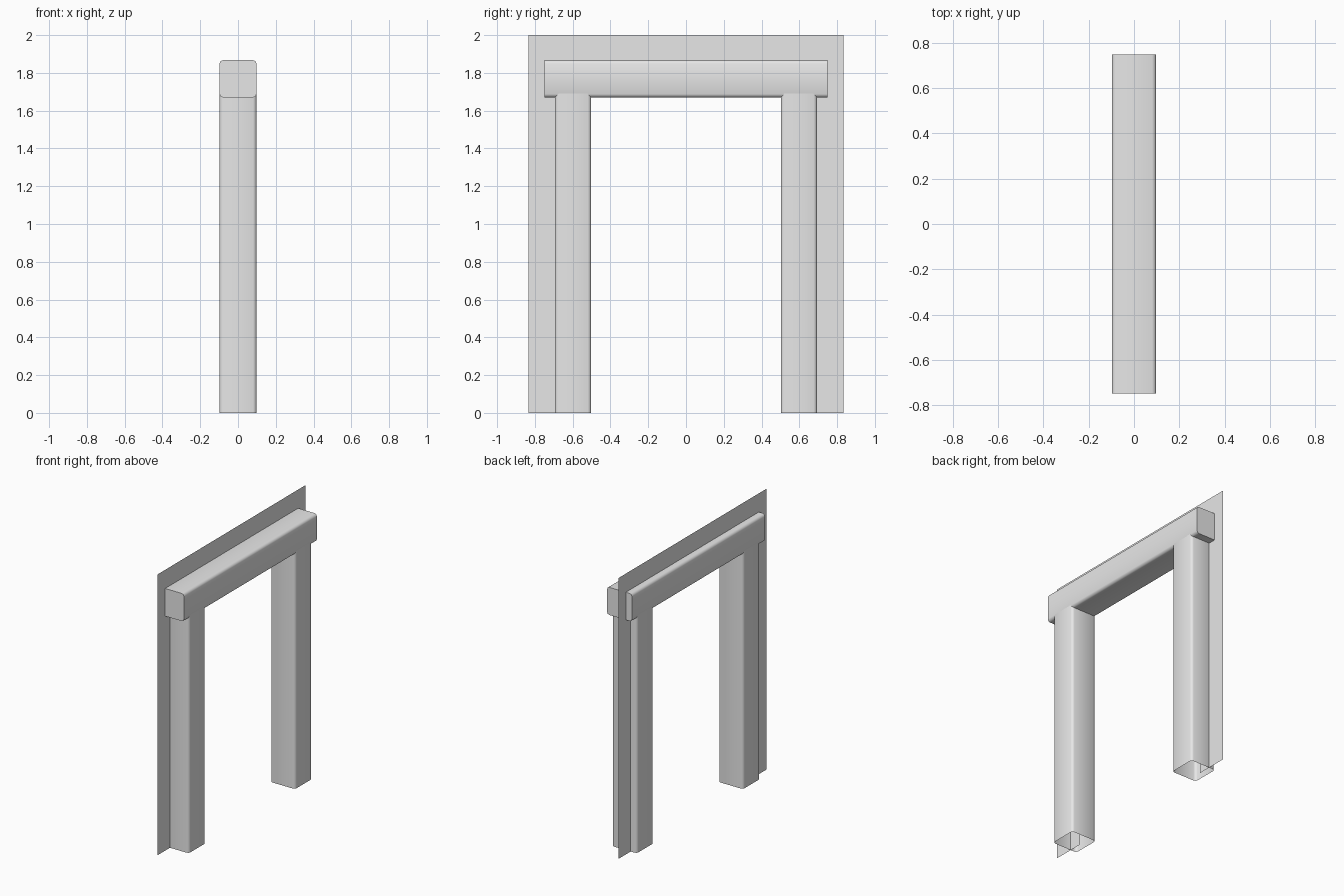
import bpy, bmesh, math

cube = bpy.data.objects.get("Cube")
if cube:
    bpy.data.objects.remove(cube, do_unlink=True)

# One plain grey for the whole door frame
GREY = (0.8, 0.8, 0.8, 1)
grey = bpy.data.materials.new("light_grey")
grey.use_nodes = True
grey.diffuse_color = GREY
grey.node_tree.nodes["Principled BSDF"].inputs["Base Color"].default_value = GREY


def add_object(name, bm):
    mesh = bpy.data.meshes.new(name)
    bm.to_mesh(mesh)
    bm.free()
    mesh.materials.append(grey)
    obj = bpy.data.objects.new(name, mesh)
    bpy.context.collection.objects.link(obj)
    return obj


def timber(name, lo, hi, axis, open_ends=False):
    """Box with its long edges rounded, optionally an open tube."""
    bm = bmesh.new()
    bmesh.ops.create_cube(bm, size=1)
    for v in bm.verts:
        v.co = [(a + b) / 2 + c * (b - a) for a, b, c in zip(lo, hi, v.co)]
    long_edges = [e for e in bm.edges
                  if abs(e.verts[0].co[axis] - e.verts[1].co[axis]) > 0.01]
    bmesh.ops.bevel(bm, geom=long_edges, offset=0.018, segments=2,
                    profile=0.5, affect='EDGES')
    bm.normal_update()
    if open_ends:
        ends = [f for f in bm.faces if abs(f.normal[axis]) > 0.9]
        bmesh.ops.delete(bm, geom=ends, context='FACES_ONLY')
    obj = add_object(name, bm)
    bpy.ops.object.select_all(action='DESELECT')
    obj.select_set(True)
    bpy.context.view_layer.objects.active = obj
    bpy.ops.object.shade_smooth_by_angle(angle=math.radians(50))
    return obj


# Hollow posts and the lintel resting on them
HALF = 0.098
for name, y in (("front_post", -0.598), ("back_post", 0.598)):
    timber(name, (-HALF, y - 0.096, 0), (HALF, y + 0.096, 1.69), 2, open_ends=True)
timber("lintel", (-HALF, -0.748, 1.67), (HALF, 0.748, 1.867), 1)

# Thin wall sheet around the opening, its inner edge hidden in the timbers
bm = bmesh.new()
half_outline = [(0.6, 1.77), (0.6, 0), (0.833, 0), (0.833, 2)]
outline = half_outline + [(-y, z) for y, z in reversed(half_outline)]
bm.faces.new([bm.verts.new((-0.05, y, z)) for y, z in outline])
add_object("wall_sheet", bm)
